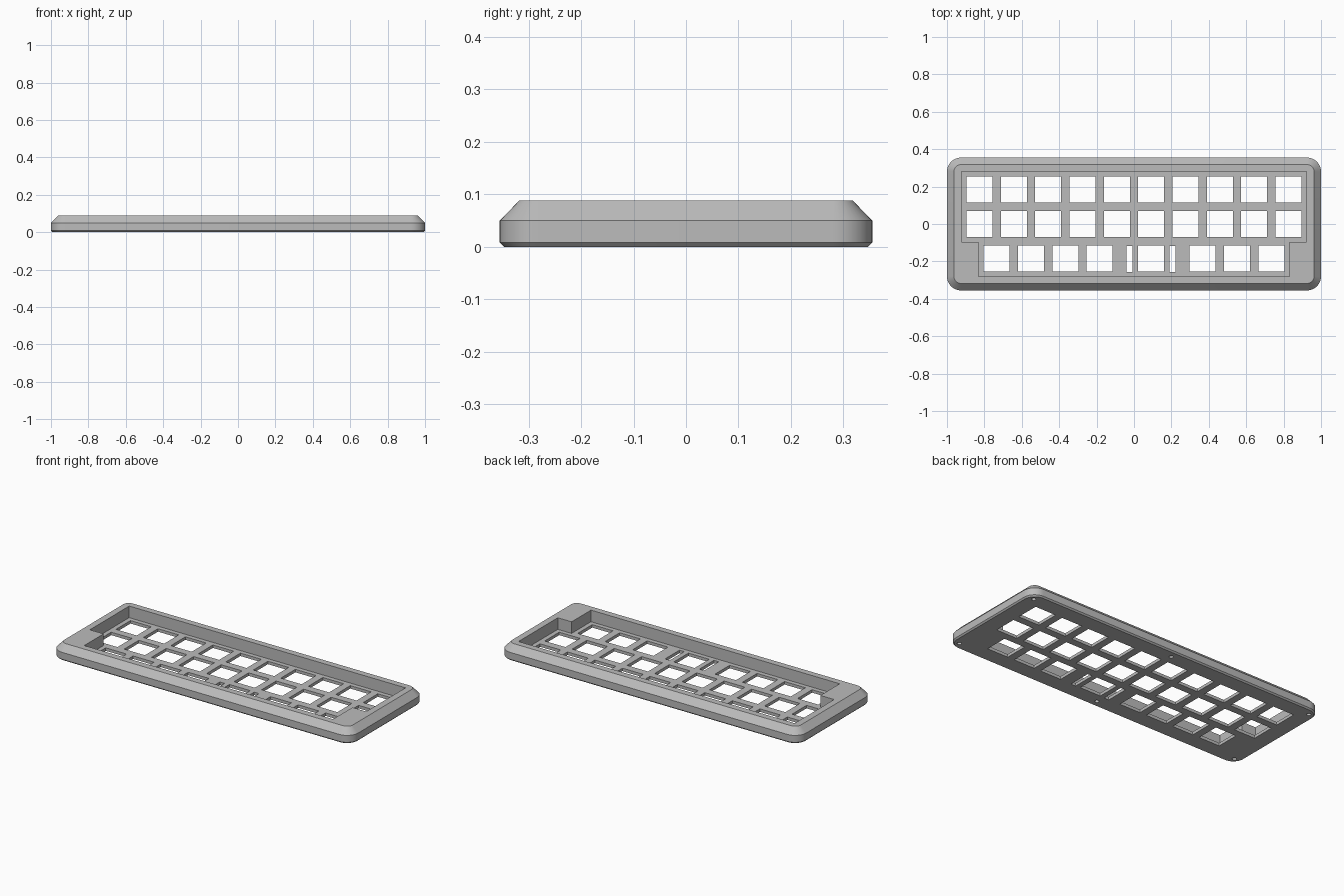
import bpy, bmesh, math

if "Cube" in bpy.data.objects:
    bpy.data.objects.remove(bpy.data.objects["Cube"], do_unlink=True)

PITCH = 0.1836          # key spacing
HOLE = 0.139            # switch opening
FLOOR = 0.018           # thickness of the switch plate
HALF_X, HALF_Y, HEIGHT, RADIUS = 1.0, 0.355, 0.088, 0.075

grey = bpy.data.materials.new("case grey")
grey.use_nodes = True
grey.diffuse_color = (0.5, 0.5, 0.5, 1)
grey.node_tree.nodes["Principled BSDF"].inputs["Base Color"].default_value = (0.5, 0.5, 0.5, 1)


def make_object(name, bm):
    bmesh.ops.recalc_face_normals(bm, faces=bm.faces)
    mesh = bpy.data.meshes.new(name)
    bm.to_mesh(mesh)
    bm.free()
    mesh.materials.append(grey)
    obj = bpy.data.objects.new(name, mesh)
    bpy.context.collection.objects.link(obj)
    return obj


def rounded_outline(inset, segments=10):
    """Rounded rectangle, moved inwards by inset."""
    r = RADIUS - inset
    points = []
    for i, (sx, sy) in enumerate([(1, 1), (-1, 1), (-1, -1), (1, -1)]):
        for k in range(segments + 1):
            a = (i + k / segments) * math.pi / 2
            points.append((sx * (HALF_X - RADIUS) + r * math.cos(a),
                           sy * (HALF_Y - RADIUS) + r * math.sin(a)))
    return points


def loft(bm, layers):
    """Closed solid through a stack of (outline, z) layers."""
    rings = [[bm.verts.new((x, y, z)) for x, y in pts] for pts, z in layers]
    n = len(rings[0])
    for low, high in zip(rings, rings[1:]):
        for i in range(n):
            j = (i + 1) % n
            bm.faces.new((low[i], low[j], high[j], high[i]))
    bm.faces.new(rings[0][::-1])
    bm.faces.new(rings[-1])


def box_outline(x, y, w, d):
    return [(x - w / 2, y - d / 2), (x + w / 2, y - d / 2),
            (x + w / 2, y + d / 2), (x - w / 2, y + d / 2)]


# Case body: small bottom chamfer, upright band, broad top chamfer
bm = bmesh.new()
loft(bm, [(rounded_outline(inset), z) for inset, z in
          [(0.008, 0), (0, 0.008), (0, 0.05), (0.037, HEIGHT)]])
case = make_object("keyboard_case", bm)

# Key well, narrower along the front row
wide, narrow, step, edge = 0.923, 0.831, -0.095, 0.28
right = [(narrow, -edge), (narrow, step), (wide, step), (wide, edge)]
bm = bmesh.new()
well = right + [(-x, y) for x, y in reversed(right)]
loft(bm, [(well, FLOOR), (well, HEIGHT + 0.05)])
well_cutter = make_object("key_well_cutter", bm)

# Switch openings: two rows of ten, then a row with one double-width key
centres = [((i - 4.5) * PITCH, row * PITCH) for row in (0, 1) for i in range(10)]
wide_key = PITCH / 2
front_row = [i * PITCH for i in (-4, -3, -2, -1, 2, 3, 4)] + [wide_key]
centres += [(x, -PITCH) for x in front_row]
openings = [box_outline(x, y, HOLE, HOLE) for x, y in centres]
# Stabiliser slots either side of the double-width key
openings += [box_outline(wide_key + s * 0.115, -0.187, 0.032, HOLE) for s in (-1, 1)]
bm = bmesh.new()
for outline in openings:
    loft(bm, [(outline, -0.02), (outline, FLOOR + 0.02)])
opening_cutter = make_object("switch_opening_cutter", bm)

# Screw holes in the underside
bm = bmesh.new()
for x in (-0.955, 0, 0.955):
    for y in (-0.308, 0.308):
        ring = [(x + 0.012 * math.cos(a), y + 0.012 * math.sin(a))
                for a in (k * math.tau / 16 for k in range(16))]
        loft(bm, [(ring, -0.02), (ring, 0.045)])
screw_cutter = make_object("screw_hole_cutter", bm)

# Cut everything out of the body
bpy.ops.object.select_all(action='DESELECT')
case.select_set(True)
bpy.context.view_layer.objects.active = case
for cutter in (well_cutter, opening_cutter, screw_cutter):
    cutter.hide_render = True
    mod = case.modifiers.new(cutter.name, 'BOOLEAN')
    mod.operation = 'DIFFERENCE'
    mod.solver = 'EXACT'
    mod.object = cutter
    bpy.ops.object.modifier_apply(modifier=mod.name)
    bpy.data.objects.remove(cutter, do_unlink=True)

bpy.ops.object.shade_smooth_by_angle(angle=math.radians(20))
